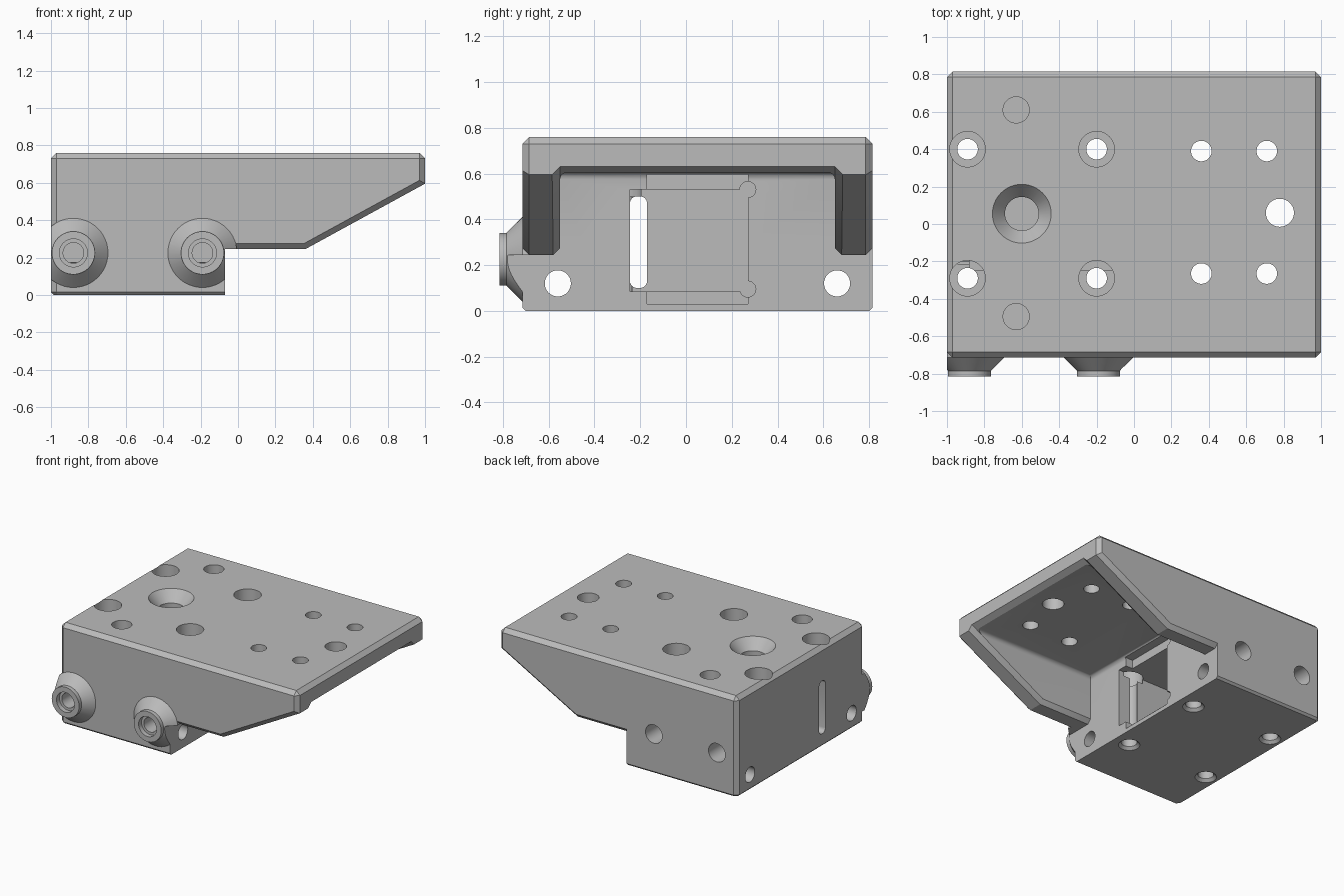
import bpy, bmesh, math
from mathutils import Vector, Matrix

if "Cube" in bpy.data.objects:
    bpy.data.objects.remove(bpy.data.objects["Cube"])

FRONT, BACK = -0.715, 0.815      # outer side faces
STEP, RIM, TOP = -0.07, 0.245, 0.76

grey = bpy.data.materials.new("machined grey")
grey.use_nodes = True
grey.diffuse_color = (0.5, 0.5, 0.5, 1)
grey.node_tree.nodes["Principled BSDF"].inputs["Base Color"].default_value = (0.5, 0.5, 0.5, 1)


def finish(name, bm):
    bmesh.ops.recalc_face_normals(bm, faces=bm.faces)
    mesh = bpy.data.meshes.new(name)
    bm.to_mesh(mesh)
    bm.free()
    mesh.materials.append(grey)
    ob = bpy.data.objects.new(name, mesh)
    bpy.context.collection.objects.link(ob)
    return ob


def bevel(bm, rule, width, segments=1):
    edges = [e for e in bm.edges if rule(*(v.co for v in e.verts))]
    bmesh.ops.bevel(bm, geom=edges, offset=width, segments=segments,
                    profile=0.5, affect='EDGES', clamp_overlap=True)


def prism(profile, y0, y1):
    """Extrude an (x, z) outline along y."""
    bm = bmesh.new()
    face = bm.faces.new([bm.verts.new((x, y0, z)) for x, z in profile])
    new = bmesh.ops.extrude_face_region(bm, geom=[face])["geom"]
    bmesh.ops.translate(bm, vec=(0, y1 - y0, 0),
                        verts=[v for v in new if isinstance(v, bmesh.types.BMVert)])
    bmesh.ops.recalc_face_normals(bm, faces=bm.faces)
    return bm


def box(name, x0, x1, y0, y1, z0, z1):
    return finish(name, prism([(x0, z0), (x1, z0), (x1, z1), (x0, z1)], y0, y1))


def lathe(name, origin, axis, profile, sides=48):
    """Stack rings of (distance along axis, radius) into a closed turned solid."""
    bm = bmesh.new()
    turn = Vector((0, 0, 1)).rotation_difference(Vector(axis)).to_matrix().to_4x4()
    place = Matrix.Translation(origin) @ turn
    rings = []
    for h, r in profile:
        rings.append([bm.verts.new(place @ Vector((r * math.cos(a), r * math.sin(a), h)))
                      for a in (2 * math.pi * i / sides for i in range(sides))])
    for low, high in zip(rings, rings[1:]):
        for i in range(sides):
            j = (i + 1) % sides
            bm.faces.new((low[i], low[j], high[j], high[i]))
    bm.faces.new(rings[0])
    bm.faces.new(rings[-1])
    return finish(name, bm)


def combine(target, tool, operation='DIFFERENCE'):
    """Apply a boolean and discard the tool object."""
    mod = target.modifiers.new("cut", 'BOOLEAN')
    mod.operation, mod.solver, mod.object = operation, 'EXACT', tool
    graph = bpy.context.evaluated_depsgraph_get()
    mesh = bpy.data.meshes.new_from_object(target.evaluated_get(graph))
    target.modifiers.clear()
    target.data = mesh
    bpy.data.objects.remove(tool)


def at(value, *coords):
    return all(abs(c - value) < 1e-4 for c in coords)


# Solid block with a fine bottom chamfer and wider chamfers elsewhere
bm = prism([(-1, 0), (STEP, 0), (STEP, TOP), (-1, TOP)], FRONT, BACK)
bevel(bm, lambda a, b: not at(STEP, a.x, b.x) and not at(0, a.z, b.z)
      and not (at(0, min(a.z, b.z)) and abs(a.x - b.x) > 2), 0.03)
bevel(bm, lambda a, b: at(0, a.z, b.z) and not at(STEP, a.x, b.x), 0.015)
body = finish("mount_body", bm)

# Overhanging plate with tapered side walls
bm = prism([(-0.5, RIM), (0.36, RIM), (1, 0.595), (1, TOP), (-0.5, TOP)], FRONT, BACK)
bevel(bm, lambda a, b: (at(1, a.x, b.x) and a.z + b.z > 1.3)
      or (not at(-0.5, a.x, b.x) and abs(a.x - b.x) > 0.1), 0.03)
combine(body, finish("overhang", bm), 'UNION')

# Cavity below the plate, rounded where it meets the plate
IN0, IN1, ROOF = -0.55, 0.65, 0.605
bm = prism([(STEP, 0.1), (1.2, 0.1), (1.2, ROOF), (STEP, ROOF)], IN0, IN1)
bevel(bm, lambda a, b: at(ROOF, a.z, b.z) and a.x + b.x < 2.3, 0.03, 4)
combine(body, finish("cavity", bm))

# Flared rim that chamfers the inside edges of the walls and the plate lip
bm = bmesh.new()
sections = []
for x, z in [(STEP, RIM), (0.36, RIM), (1.1, 0.655)]:
    sections.append([bm.verts.new(p) for p in (
        (x, IN0, z + 0.03), (x, IN1, z + 0.03), (x, IN1 + 0.06, z - 0.03), (x, IN0 - 0.06, z - 0.03))])
for a, b in zip(sections, sections[1:]):
    for i in range(4):
        j = (i + 1) % 4
        bm.faces.new((a[i], a[j], b[j], b[i]))
bm.faces.new(sections[0])
bm.faces.new(sections[-1])
combine(body, finish("rim_flare", bm))

# Side bosses with flared feet, trimmed to the block
for x in (-0.88, -0.19):
    boss = lathe("boss", (x, FRONT, 0.225), (0, -1, 0),
                 [(-0.06, 0.185), (0, 0.185), (0.07, 0.115), (0.1, 0.115)])
    combine(boss, box("trim", -1.5, -1, -1, 0, -1, 1))
    combine(boss, box("trim", STEP, 0.5, -1, 0, -1, RIM))
    combine(body, boss, 'UNION')
    combine(body, lathe("boss_bore", (x, -0.83, 0.225), (0, 1, 0),
                        [(0, 0.075), (0.05, 0.075), (0.05, 0.055), (0.25, 0.055)]))

# Pocket in the block with corner reliefs, a shallow mouth and a slot to the end face
combine(body, box("pocket", -0.88, 0, -0.245, 0.27, 0.085, 0.53))
combine(body, box("pocket_mouth", -0.13, 0, -0.17, 0.27, 0.03, 0.595))
for z in (0.095, 0.53):
    combine(body, lathe("relief", (-0.88, 0.27, z), (1, 0, 0), [(0, 0.035), (0.9, 0.035)], 24))
bm = prism([(-1.1, 0.1), (-0.8, 0.1), (-0.8, 0.5), (-1.1, 0.5)], -0.245, -0.17)
bevel(bm, lambda a, b: abs(a.x - b.x) > 0.1, 0.03, 4)
combine(body, finish("slot", bm))

# Counterbored bolt holes, countersunk below
for x in (-0.89, -0.2):
    for y in (-0.29, 0.4):
        combine(body, lathe("bolt_hole", (x, y, -0.02), (0, 0, 1),
                            [(0, 0.095), (0.04, 0.055), (0.52, 0.055), (0.52, 0.095), (0.9, 0.095)]))

# Plain holes through the plate
for x, y, r in [(0.36, 0.39, 0.055), (0.71, 0.39, 0.055), (0.36, -0.265, 0.055),
                (0.71, -0.265, 0.055), (0.78, 0.06, 0.075)]:
    combine(body, lathe("plate_hole", (x, y, 0.4), (0, 0, 1), [(0, r), (0.5, r)]))

# Blind dowel holes and the countersunk hole into the pocket
for y in (-0.495, 0.61):
    combine(body, lathe("dowel_hole", (-0.63, y, 0.5), (0, 0, 1), [(0, 0.07), (0.4, 0.07)]))
combine(body, lathe("countersink", (-0.6, 0.055, 0.4), (0, 0, 1),
                    [(0, 0.09), (0.28, 0.09), (0.36, 0.157), (0.5, 0.157)]))

# Long holes through the block and blind holes in the back face
for y in (-0.56, 0.66):
    combine(body, lathe("long_hole", (-1.1, y, 0.12), (1, 0, 0), [(0, 0.057), (1.2, 0.057)]))
for x in (-0.83, -0.3):
    combine(body, lathe("back_hole", (x, 0.9, 0.3), (0, -1, 0), [(0, 0.07), (0.3, 0.07)]))

bpy.ops.object.select_all(action='DESELECT')
body.select_set(True)
bpy.context.view_layer.objects.active = body
bpy.ops.object.shade_smooth_by_angle(angle=math.radians(25))
